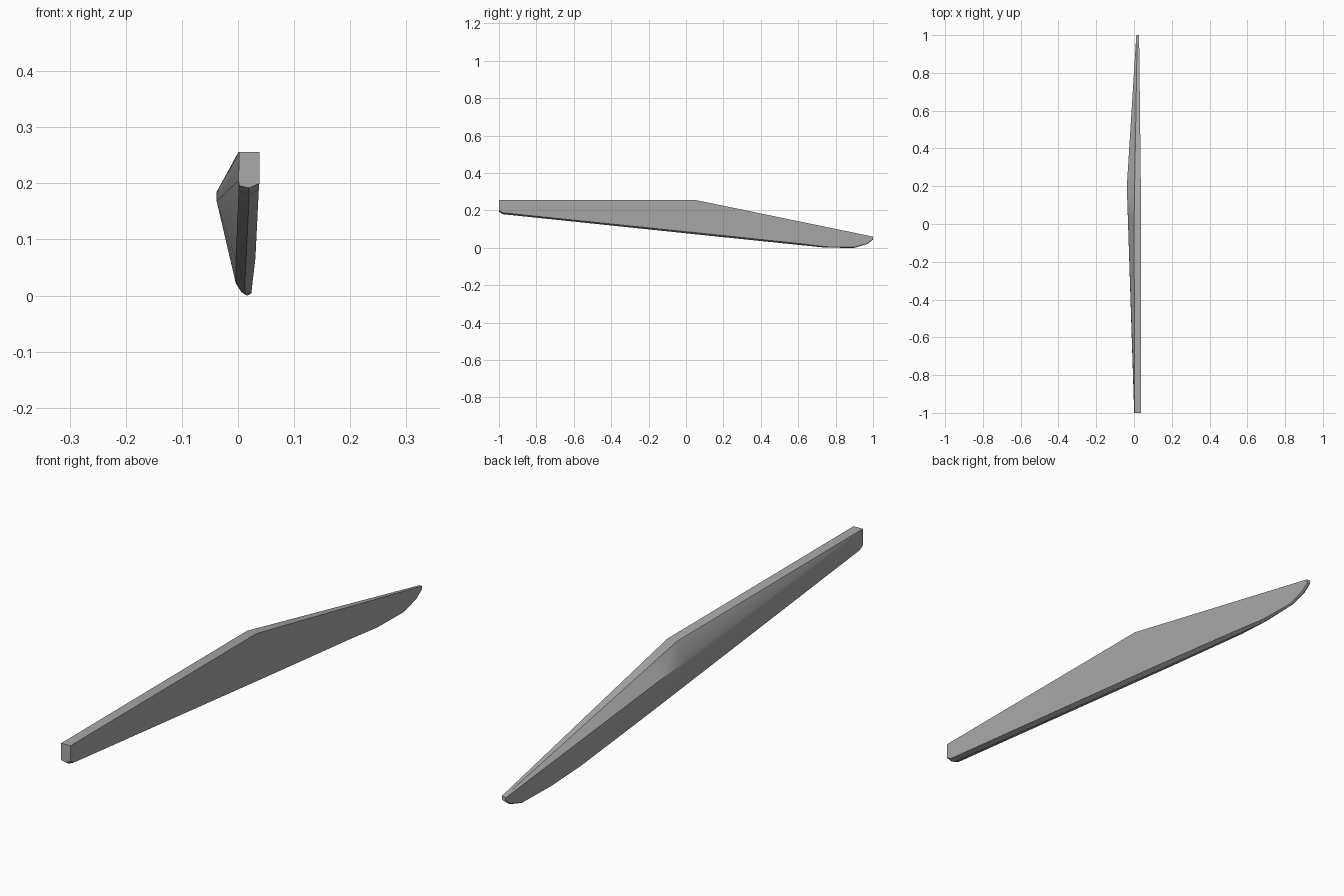
import bpy, bmesh, math

old = bpy.data.objects.get("Cube")
if old:
    bpy.data.objects.remove(old, do_unlink=True)

mat = bpy.data.materials.new("plain grey")
mat.use_nodes = True
GREY = (0.4, 0.4, 0.4, 1)
mat.diffuse_color = GREY
mat.node_tree.nodes["Principled BSDF"].inputs["Base Color"].default_value = GREY

# Lengthwise edges of the blade, each a short path of (y, x, z)
RAILS = [
    # top edge, flat side
    [(-1, .038, .256), (.05, .038, .256), (1, .027, .06)],
    # top edge, bulged side
    [(-1, .002, .256), (.05, .001, .256), (1, .017, .06)],
    # upper line of the bulge
    [(-1, .002, .252), (.2, -.038, .185), (1, .012, .057)],
    # lower line of the bulge
    [(-1, .001, .205), (.2, -.038, .168), (1, .012, .053)],
    # bottom edge, bulged side
    [(-1, .002, .196), (-.98, .001, .187), (.2, -.004, .063), (.6, -.004, .022),
     (.75, .006, .006), (.9, .012, .004), (.97, .013, .024), (1, .013, .047)],
    # keel
    [(-1, .02, .192), (-.98, .02, .18), (.2, .014, .057), (.6, .012, .016),
     (.75, .014, .001), (.9, .017, 0), (.97, .018, .021), (1, .018, .044)],
    # bottom edge, flat side
    [(-1, .038, .2), (-.98, .037, .188), (.2, .031, .066), (.6, .026, .024),
     (.75, .024, .006), (.9, .024, .004), (.97, .025, .024), (1, .026, .047)],
]
STATIONS = [-1, -.98, .05, .2, .6, .75, .83, .9, .94, .97, 1]


def on_rail(rail, y):
    for (y0, x0, z0), (y1, x1, z1) in zip(rail, rail[1:]):
        if y <= y1:
            t = (y - y0) / (y1 - y0)
            return (x0 + t * (x1 - x0), y, z0 + t * (z1 - z0))
    return (rail[-1][1], y, rail[-1][2])


# Loft the blade through its cross-sections and cap both ends
bm = bmesh.new()
rings = [[bm.verts.new(on_rail(r, y)) for r in RAILS] for y in STATIONS]
n = len(RAILS)
for a, b in zip(rings, rings[1:]):
    for i in range(n):
        j = (i + 1) % n
        bm.faces.new((a[i], a[j], b[j], b[i]))
bm.faces.new(rings[0])
bm.faces.new(rings[-1])
bmesh.ops.recalc_face_normals(bm, faces=bm.faces)

mesh = bpy.data.meshes.new("blade")
bm.to_mesh(mesh)
bm.free()
mesh.materials.append(mat)
blade = bpy.data.objects.new("blade", mesh)
bpy.context.collection.objects.link(blade)

# Smooth shading with crisp edges
bpy.ops.object.select_all(action='DESELECT')
blade.select_set(True)
bpy.context.view_layer.objects.active = blade
bpy.ops.object.shade_smooth_by_angle(angle=math.radians(30))
